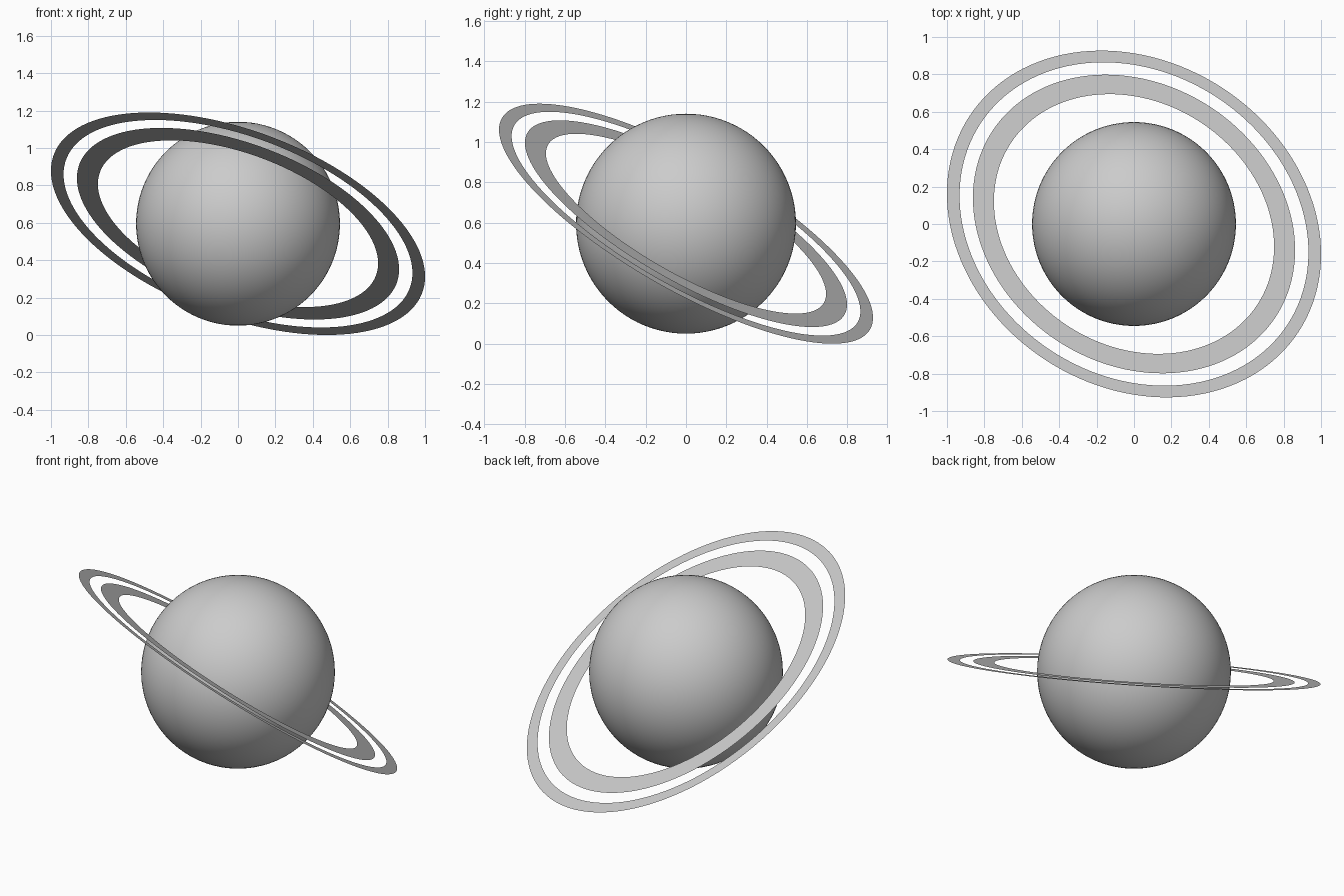
import bpy, bmesh, math
from mathutils import Vector

cube = bpy.data.objects.get("Cube")
if cube:
    bpy.data.objects.remove(cube, do_unlink=True)

CENTRE = Vector((0, 0, 0.595))
RING_AXIS = Vector((0.31, 0.473, 0.825)).normalized()
SEGMENTS = 128

# Single grey material
grey = bpy.data.materials.new("neutral grey")
grey.use_nodes = True
colour = (0.6, 0.6, 0.6, 1)
grey.diffuse_color = colour
grey.node_tree.nodes["Principled BSDF"].inputs["Base Color"].default_value = colour

# Planet body
bpy.ops.mesh.primitive_uv_sphere_add(segments=96, ring_count=48, radius=0.545, location=CENTRE)
planet = bpy.context.object
planet.name = "planet"
planet.data.materials.append(grey)
bpy.ops.object.shade_smooth()


def flat_ring(name, inner, outer):
    """Flat annulus tilted to the ring axis."""
    bm = bmesh.new()
    loops = []
    for radius in (inner, outer):
        loops.append([bm.verts.new((radius * math.cos(a), radius * math.sin(a), 0))
                      for a in (math.tau * i / SEGMENTS for i in range(SEGMENTS))])
    near, far = loops
    for i in range(SEGMENTS):
        j = (i + 1) % SEGMENTS
        bm.faces.new((near[i], far[i], far[j], near[j]))
    mesh = bpy.data.meshes.new(name)
    bm.to_mesh(mesh)
    bm.free()
    mesh.materials.append(grey)
    ring = bpy.data.objects.new(name, mesh)
    ring.location = CENTRE
    ring.rotation_euler = RING_AXIS.to_track_quat('Z', 'Y').to_euler()
    bpy.context.collection.objects.link(ring)


# Two concentric rings
flat_ring("inner_ring", 0.788, 0.906)
flat_ring("outer_ring", 0.981, 1.052)
